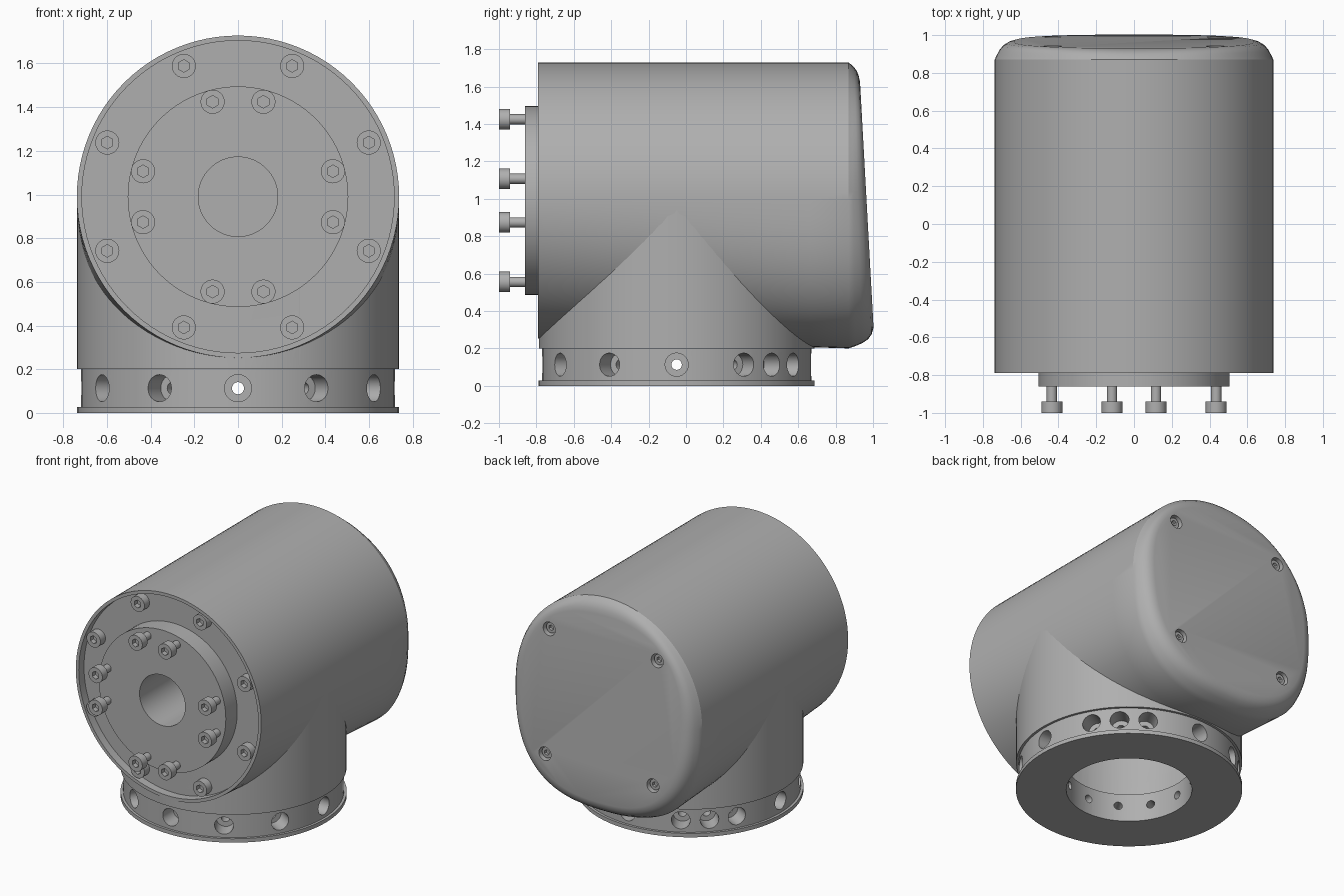
import bpy, bmesh
from math import cos, sin, pi, radians
from mathutils import Vector, Matrix

cube = bpy.data.objects.get("Cube")
if cube:
    bpy.data.objects.remove(cube)

GREY = (0.43, 0.43, 0.43, 1)
metal = bpy.data.materials.new("machined grey metal")
metal.use_nodes = True
metal.diffuse_color = GREY
metal.node_tree.nodes["Principled BSDF"].inputs["Base Color"].default_value = GREY

AXIS_Z = 0.99      # height of the horizontal housing axis
BASE_Y = -0.05     # centre of the mounting ring
R = 0.738          # housing radius
FRONT, BACK = -0.79, 0.87


def add(name, bm):
    bmesh.ops.recalc_face_normals(bm, faces=bm.faces)
    mesh = bpy.data.meshes.new(name)
    bm.to_mesh(mesh)
    bm.free()
    mesh.materials.append(metal)
    ob = bpy.data.objects.new(name, mesh)
    bpy.context.collection.objects.link(ob)
    return ob


def rod(bm, r, start, end, seg=32):
    start, end = Vector(start), Vector(end)
    d = end - start
    m = Matrix.Translation((start + end) / 2) @ d.to_track_quat('Z', 'Y').to_matrix().to_4x4()
    bmesh.ops.create_cone(bm, cap_ends=True, segments=seg, radius1=r, radius2=r,
                          depth=d.length, matrix=m)


def cylinder(name, r, start, end, seg=32):
    bm = bmesh.new()
    rod(bm, r, start, end, seg)
    return add(name, bm)


def loft(name, rings):
    bm = bmesh.new()
    rows = [[bm.verts.new(p) for p in ring] for ring in rings]
    n = len(rows[0])
    for a, b in zip(rows, rows[1:]):
        for i in range(n):
            j = (i + 1) % n
            bm.faces.new((a[i], a[j], b[j], b[i]))
    bm.faces.new(rows[0])
    bm.faces.new(rows[-1])
    return add(name, bm)


def activate(ob):
    bpy.ops.object.select_all(action='DESELECT')
    bpy.context.view_layer.objects.active = ob
    ob.select_set(True)


def cut(ob, *cutters):
    activate(ob)
    for c in cutters:
        mod = ob.modifiers.new("cut", 'BOOLEAN')
        mod.operation, mod.solver, mod.object = 'DIFFERENCE', 'EXACT', c
        bpy.ops.object.modifier_apply(modifier=mod.name)


def smooth(ob):
    activate(ob)
    bpy.ops.object.shade_smooth_by_angle(angle=radians(25))


def remove(*obs):
    for ob in obs:
        bpy.data.objects.remove(ob)


def section(y_of, scale, t, n_top, seg=96):
    """Round top half; bottom half grows squarer and deeper with t."""
    ring = []
    for i in range(seg):
        a = 2 * pi * i / seg
        c, s = cos(a), sin(a)
        n = n_top if s >= 0 else max(n_top, 2 + 0.6 * t)
        x = R * scale * abs(c) ** (2 / n) * (1 if c > 0 else -1)
        h = R if s >= 0 else R + 0.052 * t
        z = AXIS_Z + h * scale * abs(s) ** (2 / n) * (1 if s > 0 else -1)
        ring.append((x, y_of(z), z))
    return ring


def cover_y(z):
    return 1.0 - 0.055 * (z - 0.36)


# Housing: round front lofted to a fuller back, closed by a sloping domed cover
rings = []
for k in range(9):
    t = k / 8
    y = FRONT + (BACK - FRONT) * t
    rings.append(section(lambda z: y, 1, t, 2))
for a, scale, n_top in ((0.25, 0.985, 2.02), (0.52, 0.965, 2.08), (0.75, 0.94, 2.16),
                        (0.91, 0.905, 2.28), (1, 0.86, 2.4)):
    rings.append(section(lambda z: BACK + (cover_y(z) - BACK) * a, scale, 1, n_top))
housing = loft("housing", rings)

# Neck: vertical cylinder meeting the housing
neck = cylinder("neck", R - 0.001, (0, BASE_Y, 0.2), (0, BASE_Y, AXIS_Z), 96)

# Front recess, centre bore and inner cavity
FLOOR = FRONT + 0.06
recess = cylinder("recess_cutter", 0.715, (0, -1.2, AXIS_Z), (0, FLOOR, AXIS_Z), 96)
bore = cylinder("bore_cutter", 0.182, (0, -1.2, AXIS_Z), (0, -0.4, AXIS_Z), 64)
cavity = cylinder("cavity_cutter", 0.55, (0, BASE_Y, 0.1), (0, BASE_Y, 0.65), 64)
flange = cylinder("front_flange", 0.505, (0, FLOOR + 0.02, AXIS_Z), (0, -0.86, AXIS_Z), 96)
cut(housing, recess, bore, cavity)
cut(neck, recess, bore, cavity)
cut(flange, bore)

# Counterbored screw pockets in the back cover
pockets = [(x, AXIS_Z - 0.01 + z) for x in (-0.43, 0.43) for z in (-0.44, 0.44)]
bm = bmesh.new()
for x, z in pockets:
    rod(bm, 0.048, (x, cover_y(z) - 0.06, z), (x, 1.2, z))
pocket_cutter = add("pocket_cutter", bm)
cut(housing, pocket_cutter)
remove(recess, bore, cavity, pocket_cutter)

# Mounting ring: lathed collar with a lip at the foot
profile = ((0.41, 0), (R, 0), (R, 0.028), (0.72, 0.028), (0.72, 0.2), (0.41, 0.2))
bm = bmesh.new()
SEG = 96
rows = [[bm.verts.new((r * cos(2 * pi * i / SEG), BASE_Y + r * sin(2 * pi * i / SEG), z))
         for r, z in profile] for i in range(SEG)]
for i in range(SEG):
    a, b = rows[i], rows[(i + 1) % SEG]
    for k in range(len(profile)):
        m = (k + 1) % len(profile)
        bm.faces.new((a[k], b[k], b[m], a[m]))
ring = add("mounting_ring", bm)

# Radial holes, one every thirty degrees plus one extra on each rear quarter
wide, narrow = bmesh.new(), bmesh.new()
for deg in list(range(0, 360, 30)) + [45, 135]:
    d = Vector((cos(radians(deg)), sin(radians(deg)), 0))
    c = Vector((0, BASE_Y, 0.113))
    rod(wide, 0.062, c + d * 0.6, c + d * 0.8, 24)
    rod(narrow, 0.028, c + d * 0.35, c + d * 0.65, 16)
hole_cutters = add("counterbore_cutter", wide), add("hole_cutter", narrow)
cut(ring, *hole_cutters)
remove(*hole_cutters)


# Socket head screws: head at the origin facing -y, shank towards +y
def screw(name, r, head, shank):
    cap = cylinder(name, r, (0, 0, 0), (0, head, 0))
    socket = cylinder("socket_cutter", r * 0.52, (0, -0.1, 0), (0, head * 0.6, 0), 6)
    cut(cap, socket)
    remove(socket)
    bm = bmesh.new()
    bm.from_mesh(cap.data)
    rod(bm, r * 0.5, (0, head - 0.002, 0), (0, head + shank, 0), 24)
    bm.to_mesh(cap.data)
    bm.free()
    smooth(cap)
    return cap


def place(source, name, spots, turn=0):
    for i, p in enumerate(spots):
        ob = bpy.data.objects.new(f"{name}_{i + 1}", source.data)
        ob.location, ob.rotation_euler.z = p, turn
        bpy.context.collection.objects.link(ob)
    remove(source)


def circle(r, angles, y):
    return [(r * cos(radians(a)), y, AXIS_Z + r * sin(radians(a))) for a in angles]


flange_angles = [q + o for q in (0, 90, 180, 270) for o in (15, 75)]
rim_angles = [22.5 + 45 * i for i in range(8)]
place(screw("flange_screw", 0.055, 0.06, 0.1), "flange_screw", circle(0.45, flange_angles, -1.0))
place(screw("rim_screw", 0.055, 0.06, 0.02), "rim_screw", circle(0.648, rim_angles, FRONT + 0.002))
place(screw("cover_screw", 0.038, 0.035, 0.02), "cover_screw",
      [(x, cover_y(z) - 0.022, z) for x, z in pockets], pi)

for ob in (housing, neck, flange, ring):
    smooth(ob)
